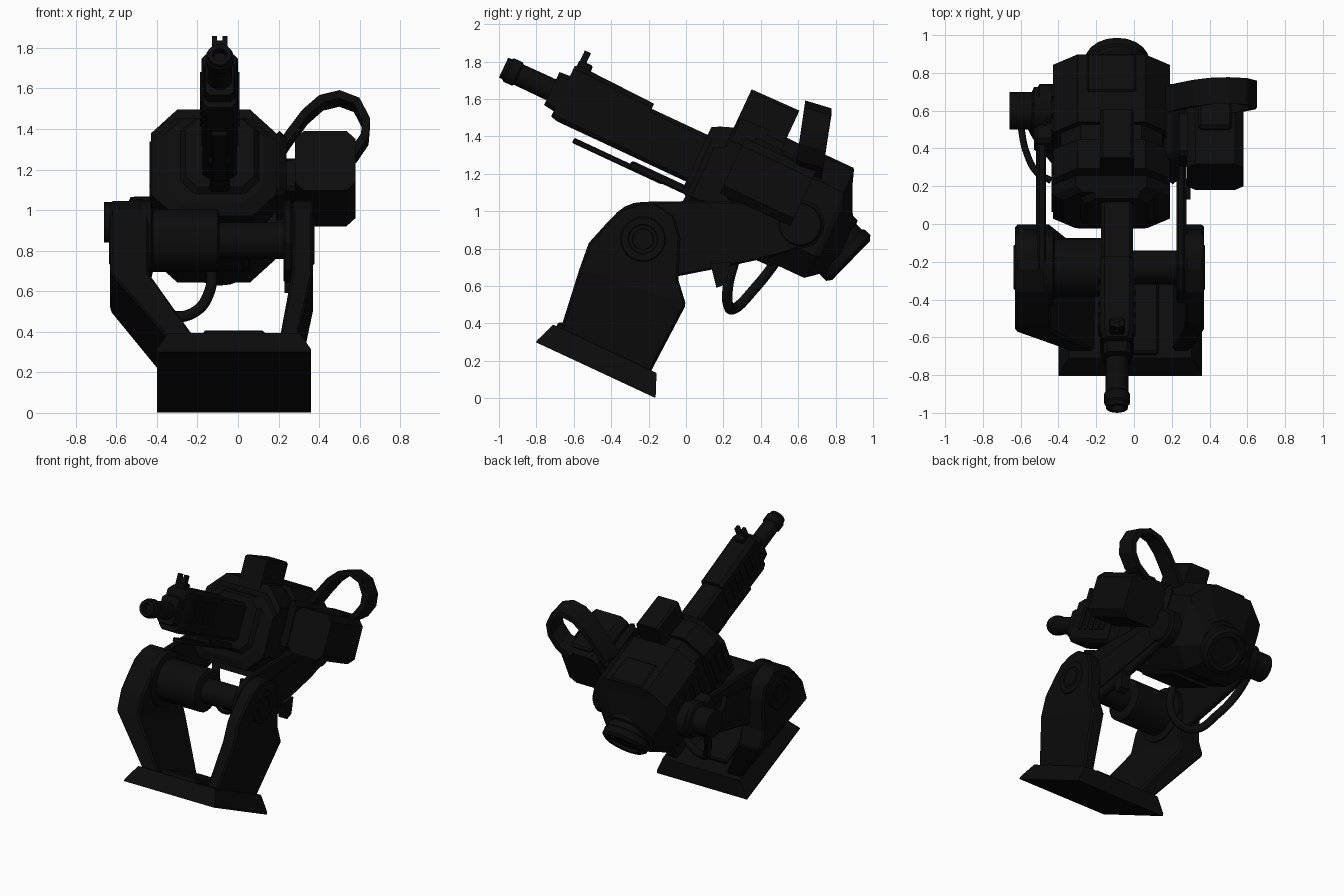
import bpy, bmesh, math
from mathutils import Vector

TILT = math.radians(25)
C, S = math.cos(TILT), math.sin(TILT)
CX = -0.12   # body centre line
GX = -0.09   # gun centre line

black = bpy.data.materials.new("matte black")
black.diffuse_color = (0.0035, 0.0035, 0.0035, 1)


def T(x, v, w):
    """Tilted frame: v runs backwards along the gun, w is up from the base plate."""
    return Vector((x, v * C + w * S, w * C - v * S))


def finish(name, bm, smooth=False, bevel=0):
    bmesh.ops.recalc_face_normals(bm, faces=bm.faces[:])
    me = bpy.data.meshes.new(name)
    bm.to_mesh(me)
    bm.free()
    me.materials.append(black)
    ob = bpy.data.objects.new(name, me)
    bpy.context.collection.objects.link(ob)
    if bevel:
        m = ob.modifiers.new("bevel", 'BEVEL')
        m.width, m.segments, m.limit_method = bevel, 1, 'ANGLE'
    if smooth:
        bpy.ops.object.select_all(action='DESELECT')
        ob.select_set(True)
        bpy.context.view_layer.objects.active = ob
        bpy.ops.object.shade_smooth_by_angle(angle=math.radians(35))
    return ob


def loft(name, rings, smooth=False, bevel=0):
    """Skin equal-length rings of points and cap both ends."""
    bm = bmesh.new()
    rv = [[bm.verts.new(p) for p in r] for r in rings]
    n = len(rv[0])
    for a, b in zip(rv, rv[1:]):
        for i in range(n):
            bm.faces.new((a[i], a[(i + 1) % n], b[(i + 1) % n], b[i]))
    bm.faces.new(rv[0])
    bm.faces.new(rv[-1])
    return finish(name, bm, smooth, bevel)


def side_plate(name, pts, x0, x1, bevel=0):
    """Side profile of (y, z) points, extruded along x."""
    return loft(name, [[(x, y, z) for y, z in pts] for x in (x0, x1)], bevel=bevel)


def box(name, x0, x1, v0, v1, w0, w1, bevel=0):
    return loft(name, [[T(x0, v, w0), T(x1, v, w0), T(x1, v, w1), T(x0, v, w1)]
                       for v in (v0, v1)], bevel=bevel)


def lathe(name, p0, axis, prof, n=24):
    """Turned part: profile of (distance along axis, radius)."""
    p0, d = Vector(p0), Vector(axis).normalized()
    a = d.orthogonal().normalized()
    b = d.cross(a)
    return loft(name, [[p0 + d * t + (a * math.cos(k) + b * math.sin(k)) * r
                        for k in (2 * math.pi * i / n for i in range(n))]
                       for t, r in prof], smooth=True)


def octa(cx, hw, w0, w1, ch, v):
    """Chamfered rectangle section at depth v."""
    return [T(cx + x, v, w) for x, w in (
        (-hw, w0 + ch), (-hw + ch, w0), (hw - ch, w0), (hw, w0 + ch),
        (hw, w1 - ch), (hw - ch, w1), (-hw + ch, w1), (-hw, w1 - ch))]


def octa_loft(name, cx, secs):
    return loft(name, [octa(cx, hw, w0, w1, ch, v) for v, hw, w0, w1, ch in secs])


def tube(name, pts, r):
    cu = bpy.data.curves.new(name, 'CURVE')
    cu.dimensions, cu.bevel_depth, cu.bevel_resolution = '3D', r, 3
    cu.use_fill_caps = True
    sp = cu.splines.new('BEZIER')
    sp.bezier_points.add(len(pts) - 1)
    for bp, p in zip(sp.bezier_points, pts):
        bp.co, bp.handle_left_type, bp.handle_right_type = p, 'AUTO', 'AUTO'
    cu.materials.append(black)
    ob = bpy.data.objects.new(name, cu)
    bpy.context.collection.objects.link(ob)


# Base plate, flared towards the bottom, with a small cover on top
loft("base", [[T(x0, v0, w), T(x1, v0, w), T(x1, v1, w), T(x0, v1, w)] for x0, x1, v0, v1, w in
              ((-0.40, 0.36, -0.856, -0.15, -0.068), (-0.40, 0.36, -0.85, -0.155, -0.05),
               (-0.345, 0.305, -0.81, -0.2, 0.056))])
box("base_cover", -0.17, 0.13, -0.79, -0.3, 0.04, 0.085, 0.01)

# Legs: (front y, z, back y, z) stations, with x limits for each side
stations = [(-0.68, 0.34, -0.2, 0.12), (-0.57, 0.69, 0.0, 0.5), (-0.52, 0.83, -0.04, 0.63),
            (-0.43, 0.93, -0.03, 0.86), (-0.36, 1.0, -0.06, 0.97), (-0.24, 1.045, -0.17, 1.045)]
for side, xs in (("left", [(-0.32, -0.19)] + [(-0.63, -0.44)] * 5),
                 ("right", [(0.20, 0.29), (0.265, 0.37)] + [(0.27, 0.37)] * 4)):
    loft(side + "_leg", [[(x0, fy, fz), (x1, fy, fz), (x1, by, bz), (x0, by, bz)]
                         for (fy, fz, by, bz), (x0, x1) in zip(stations, xs)], bevel=0.012)

# Shoulder axle between the legs, and pivot caps
J1 = (-0.23, 0.85)
lathe("axle_motor", (-0.48, *J1), (1, 0, 0), [(0, 0.2), (0.05, 0.2), (0.06, 0.155), (0.38, 0.155), (0.39, 0.14)])
lathe("axle_shaft", (-0.10, *J1), (1, 0, 0), [(0, 0.09), (0.38, 0.09)])
for side, x, d in (("left", -0.625, -1), ("right", 0.365, 1)):
    lathe(side + "_pivot_ring", (x, *J1), (d, 0, 0), [(0, 0.125), (0.012, 0.115), (0.012, 0.08), (0.003, 0.075)])
    lathe(side + "_pivot_cap", (x, *J1), (d, 0, 0), [(0, 0.06), (0.01, 0.055)])

# Lift arms, with hubs at the body end
J2 = (0.61, 0.93)
arm = [(-0.23, 1.05), (0.1, 1.055), (0.55, 1.04), (0.68, 1.03), (0.73, 0.95), (0.68, 0.83),
       (0.5, 0.765), (0.2, 0.7), (-0.03, 0.655), (-0.23, 0.64), (-0.36, 0.7), (-0.42, 0.85), (-0.36, 0.99)]
rib = [(-0.05, 0.94), (0.6, 1.0), (0.6, 0.84), (-0.03, 0.72)]
for side, x0, x1, out in (("left", -0.51, -0.465, -1), ("right", 0.225, 0.27, 1)):
    side_plate(side + "_arm", arm, x0, x1, 0.01)
    outer = x1 if out > 0 else x0
    side_plate(side + "_arm_panel", rib, outer, outer + out * 0.008)
    lathe(side + "_hub", (CX + out * 0.25, *J2), (out, 0, 0),
          [(0, 0.13), (0.13, 0.13), (0.14, 0.115), (0.155, 0.11)])
side_plate("arm_bracket", [(0.13, 0.72), (0.163, 0.59), (0.215, 0.61), (0.24, 0.73)], 0.23, 0.30)
lathe("left_motor", (-0.46, 0.6, 0.94), (-1, 0, 0), [(0, 0.125), (0.07, 0.125), (0.08, 0.1), (0.2, 0.1)])
box("left_motor_bracket", -0.53, -0.4, -0.06, 0.14, 1.0, 1.16, 0.02)

# Turret body: front block, groove and tapered rear block
octa_loft("body_front", CX, [(-0.46, 0.25, 0.93, 1.39, 0.1), (-0.43, 0.31, 0.87, 1.4, 0.12),
                             (-0.38, 0.31, 0.87, 1.42, 0.12), (-0.365, 0.31, 0.87, 1.48, 0.13),
                             (-0.2, 0.31, 0.87, 1.49, 0.13)])
octa_loft("body_core", CX, [(-0.21, 0.27, 0.89, 1.46, 0.11), (-0.09, 0.27, 0.89, 1.46, 0.11)])
octa_loft("body_rear", CX, [(-0.1, 0.31, 0.85, 1.49, 0.13), (0.3, 0.31, 0.85, 1.48, 0.13),
                            (0.325, 0.3, 0.87, 1.41, 0.12), (0.42, 0.19, 0.95, 1.21, 0.08)])
octa_loft("front_collar", GX, [(-0.49, 0.17, 1.0, 1.37, 0.06), (-0.45, 0.2, 0.97, 1.39, 0.07)])
octa_loft("top_housing", GX, [(-0.38, 0.09, 1.42, 1.645, 0.015), (-0.1, 0.09, 1.42, 1.65, 0.015)])
box("top_rear_hatch", -0.25, 0.01, 0.08, 0.3, 1.46, 1.495, 0.01)
octa_loft("belly_block", CX, [(-0.24, 0.2, 0.82, 0.95, 0.05), (0.12, 0.2, 0.83, 0.95, 0.05)])
box("feed_bracket", 0.17, 0.24, -0.28, 0.08, 1.06, 1.42, 0.04)
for i in range(3):
    box("left_panel", -0.437, -0.42, -0.06 + i * 0.1, 0.01 + i * 0.1, 1.05, 1.3)
    box("front_side_panel", -0.437, -0.42, -0.42 + i * 0.07, -0.37 + i * 0.07, 1.05 + 0.05 * (i % 2), 1.28)

# Rear exhaust drum, angled downwards
lathe("rear_drum", (GX, 0.62, 0.99), (0, 0.72, -0.7),
      [(0, 0.18), (0.24, 0.18), (0.25, 0.16), (0.29, 0.16), (0.3, 0.17), (0.345, 0.17),
       (0.365, 0.145), (0.365, 0.11), (0.345, 0.1)], 20)

# Gun: receiver, shroud, vents, sight and barrel
octa_loft("gun_rear", GX, [(-0.83, 0.085, 1.05, 1.325, 0.02), (-0.45, 0.085, 1.05, 1.325, 0.02)])
octa_loft("gun_shroud", GX, [(-1.29, 0.08, 1.06, 1.36, 0.025), (-1.25, 0.09, 1.05, 1.37, 0.025),
                             (-0.82, 0.09, 1.05, 1.355, 0.025)])
octa_loft("gun_nose", GX, [(-1.35, 0.07, 1.1, 1.295, 0.02), (-1.28, 0.075, 1.09, 1.3, 0.02)])
for sx in (-1, 1):
    for i in range(5):
        v = -1.19 + i * 0.065
        box("gun_vent", GX + sx * 0.085, GX + sx * 0.097, v, v + 0.035, 1.14, 1.3)
    box("sight_post", GX + sx * 0.026 - 0.012, GX + sx * 0.026 + 0.012, -1.276, -1.24, 1.35, 1.457)
box("sight_bridge", GX - 0.03, GX + 0.03, -1.27, -1.245, 1.35, 1.435)
box("sight_base", GX - 0.04, GX + 0.04, -1.28, -1.2, 1.35, 1.4, 0.008)
lathe("barrel", T(GX, -1.3, 1.19), T(0, -1, 0),
      [(0, 0.062), (0.24, 0.06), (0.25, 0.069), (0.3, 0.069), (0.31, 0.06),
       (0.331, 0.058), (0.331, 0.035), (0.28, 0.033)], 16)
box("under_rail", GX - 0.04, GX + 0.04, -1.13, -0.6, 0.98, 1.01, 0.006)
box("under_rail_rear", GX - 0.05, GX + 0.05, -0.8, -0.45, 0.985, 1.03, 0.01)

# Ammunition box on the right side
octa_loft("ammo_box", 0.43, [(-0.3, 0.15, 1.07, 1.395, 0.045), (0.117, 0.15, 1.07, 1.395, 0.045)])
box("ammo_box_mount", 0.16, 0.32, -0.2, 0.06, 1.12, 1.3, 0.02)
box("ammo_box_lid", 0.34, 0.52, -0.1, 0.07, 1.37, 1.42, 0.015)

# Feed belt looping from box to body, its band leaning back slightly
path = [(0.18, 1.27), (0.255, 1.38), (0.33, 1.48), (0.41, 1.55), (0.5, 1.572), (0.585, 1.54),
        (0.632, 1.45), (0.625, 1.37), (0.57, 1.29), (0.48, 1.23)]
rings = []
for i, (x, z) in enumerate(path):
    a, b = path[max(i - 1, 0)], path[min(i + 1, len(path) - 1)]
    t = Vector((b[0] - a[0], b[1] - a[1])).normalized() * 0.02
    y = 0.64 - (1.59 - z) * 0.15
    rings.append([(x + s * t.y, y + dy, z - s * t.x - dy * 0.3) for s, dy in
                  ((-1, 0), (-1, 0.14), (1, 0.14), (1, 0))])
loft("feed_belt", rings)

# Hanging power cable to the left motor
tube("power_cable", [(-0.13, 0.26, 0.74), (-0.14, 0.225, 0.6), (-0.21, 0.225, 0.5), (-0.33, 0.26, 0.48),
                     (-0.44, 0.37, 0.59), (-0.52, 0.48, 0.73), (-0.56, 0.57, 0.87)], 0.028)
tube("side_cable", [(-0.44, 0.23, 0.98), (-0.51, 0.27, 0.97), (-0.57, 0.38, 0.95), (-0.6, 0.52, 0.94)], 0.018)
